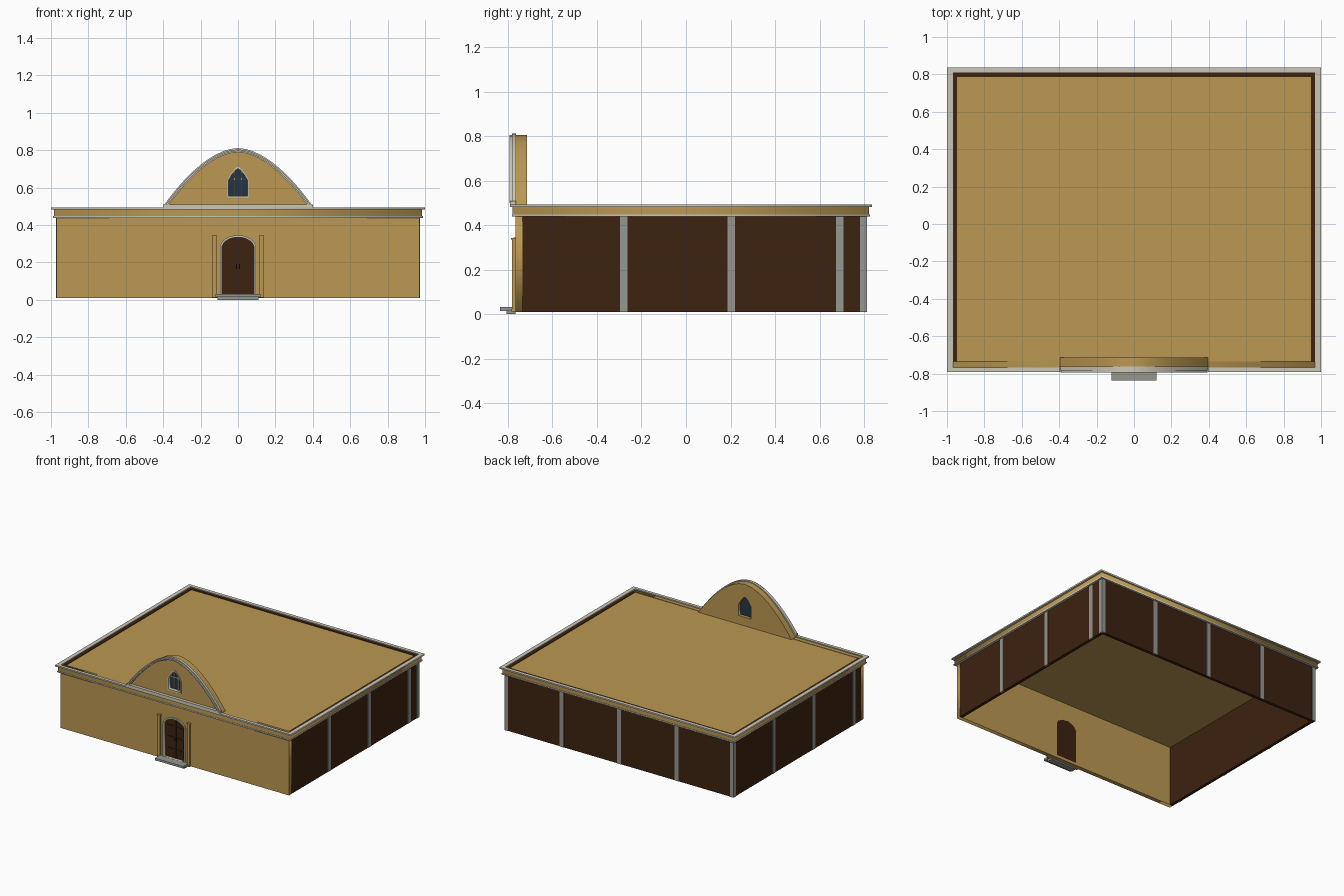
import bpy, bmesh, math
from mathutils import Matrix

if "Cube" in bpy.data.objects:
    bpy.data.objects.remove(bpy.data.objects["Cube"])


def material(name, rgb):
    m = bpy.data.materials.new(name)
    m.diffuse_color = (*rgb, 1)
    m.use_nodes = True
    m.node_tree.nodes["Principled BSDF"].inputs["Base Color"].default_value = m.diffuse_color
    return m


TAN = material("tan plaster", (0.50, 0.315, 0.085))
BROWN = material("dark brown wood", (0.047, 0.016, 0.005))
TRIM = material("light trim", (0.60, 0.58, 0.48))
GREY = material("grey stone", (0.31, 0.31, 0.285))
GLASS = material("dark blue glass", (0.018, 0.035, 0.055))
IRON = material("dark metal", (0.02, 0.02, 0.022))


def add(name, mesh, mat):
    ob = bpy.data.objects.new(name, mesh)
    bpy.context.collection.objects.link(ob)
    mesh.materials.clear()
    mesh.materials.append(mat)
    return ob


def box(name, x, y, z, mat):
    """Box from (min, max) ranges."""
    bm = bmesh.new()
    bmesh.ops.create_cube(bm, size=1)
    for v in bm.verts:
        v.co = [r[0] if c < 0 else r[1] for c, r in zip(v.co, (x, y, z))]
    me = bpy.data.meshes.new(name)
    bm.to_mesh(me)
    bm.free()
    return add(name, me, mat)


def plate(name, loops, lo, hi, mat, upright=True):
    """Extruded outline, inner loops become holes. Upright plates span y, flat ones span z."""
    cu = bpy.data.curves.new(name, 'CURVE')
    cu.dimensions = '2D'
    cu.fill_mode = 'BOTH'
    cu.extrude = (hi - lo) / 2
    for pts in loops:
        sp = cu.splines.new('POLY')
        sp.points.add(len(pts) - 1)
        for p, (a, b) in zip(sp.points, pts):
            p.co = (a, b, 0, 1)
        sp.use_cyclic_u = True
    tmp = bpy.data.objects.new(name + "_outline", cu)
    bpy.context.collection.objects.link(tmp)
    dg = bpy.context.evaluated_depsgraph_get()
    me = bpy.data.meshes.new_from_object(tmp.evaluated_get(dg))
    bpy.data.objects.remove(tmp)
    mid = (lo + hi) / 2
    if upright:
        me.transform(Matrix.Translation((0, mid, 0)) @ Matrix.Rotation(math.pi / 2, 4, 'X'))
    else:
        me.transform(Matrix.Translation((0, 0, mid)))
    return add(name, me, mat)


def rect(x0, x1, y0, y1):
    return [(x0, y0), (x1, y0), (x1, y1), (x0, y1)]


def arch(w, z0, spring, top, rise, n=24):
    """Arched outline: rise(t) gives the height share at t = x / w."""
    pts = [(-w, z0), (w, z0)] if z0 < spring else []
    for i in range(n + 1):
        t = math.cos(math.pi * i / n)
        pts.append((w * t, spring + (top - spring) * rise(abs(t))))
    return pts


def ellipse(t):
    return math.sqrt(max(0, 1 - t * t))


def bow(t):
    return 1 - t ** 1.8


def pointed(t):
    return 1 - t ** 1.5


# main walls: tan front with door opening, brown sides and back
FY = -0.767
plate("front_wall", [rect(-0.97, 0.97, 0.01, 0.485), arch(0.087, 0.03, 0.275, 0.335, ellipse)],
      FY, -0.735, TAN)
for s, n in ((-1, "left"), (1, "right")):
    box(n + "_wall", sorted((s * 0.947, s * 0.97)), (-0.735, 0.81), (0.01, 0.486), BROWN)
box("back_wall", (-0.947, 0.947), (0.787, 0.81), (0.01, 0.486), BROWN)
box("roof", (-0.947, 0.947), (-0.735, 0.787), (0.472, 0.482), TAN)

# grey posts on the sides, back and rear corners
for s, n in ((-1, "left"), (1, "right")):
    for y in (-0.28, 0.204, 0.69):
        yc = y if s > 0 else 0.04 - y
        box(n + "_post", sorted((s * 0.96, s * 0.973)), (yc - 0.017, yc + 0.017), (0.01, 0.445), GREY)
    box(n + "_corner_post", sorted((s * 0.943, s * 0.973)), (0.781, 0.813), (0.01, 0.445), GREY)
for x in (-0.487, 0, 0.487):
    box("back_post", (x - 0.017, x + 0.017), (0.80, 0.813), (0.01, 0.445), GREY)

# cornice rings
hole = rect(-0.969, 0.969, -0.766, 0.809)
plate("cornice_lower_trim", [rect(-0.988, 0.988, -0.782, 0.827), hole], 0.438, 0.447, TRIM, False)
plate("cornice_band", [rect(-0.983, 0.983, -0.779, 0.823), hole], 0.447, 0.482, TAN, False)
plate("cornice_cap", [rect(-1.0, 1.0, -0.79, 0.836), hole], 0.482, 0.493, TRIM, False)

# arched gable with window opening
window = arch(0.053, 0.552, 0.64, 0.705, pointed)
plate("gable", [arch(0.395, 0.485, 0.486, 0.805, bow), window], FY, -0.715, TAN)


def gable_trim(name, w, top, w2, top2, y0, y1):
    outer = arch(w, 0.5, 0.5, top, bow, 32)
    inner = arch(w2, 0.5, 0.5, top2, bow, 32)
    plate(name, [outer + inner[::-1]], y0, y1, TRIM)


gable_trim("gable_outer_trim", 0.40, 0.811, 0.375, 0.789, -0.782, FY + 0.004)
gable_trim("gable_inner_trim", 0.393, 0.804, 0.382, 0.795, -0.794, -0.782)
box("gable_sill", (-0.40, 0.40), (-0.79, FY + 0.004), (0.49, 0.508), TRIM)

# gable window
plate("window_glass", [window], -0.745, -0.738, GLASS)
plate("window_frame", [arch(0.057, 0.547, 0.64, 0.711, pointed), arch(0.05, 0.556, 0.64, 0.70, pointed)],
      -0.774, -0.74, TRIM)
for x in (-0.018, 0.018):
    box("window_bar", (x - 0.003, x + 0.003), (-0.754, -0.744), (0.552, 0.688), TRIM)
box("window_crossbar", (-0.052, 0.052), (-0.754, -0.744), (0.642, 0.648), TRIM)

# door with two panelled leaves
plate("door", [arch(0.087, 0.03, 0.275, 0.335, ellipse)], -0.754, -0.736, BROWN)
for s in (-1, 1):
    for z in ((0.045, 0.10), (0.115, 0.19), (0.205, 0.275)):
        box("door_panel", sorted((s * 0.014, s * 0.07)), (-0.759, -0.753), z, BROWN)
    box("door_handle", sorted((s * 0.005, s * 0.010)), (-0.765, -0.753), (0.165, 0.19), IRON)
box("door_centre_strip", (-0.004, 0.004), (-0.76, -0.753), (0.033, 0.33), BROWN)
plate("door_frame", [arch(0.097, 0.03, 0.275, 0.345, ellipse), arch(0.086, 0.0315, 0.275, 0.334, ellipse)],
      -0.776, -0.76, TRIM)

# pilasters beside the door
for s in (-1, 1):
    box("pilaster", sorted((s * 0.116, s * 0.135)), (-0.783, FY), (0.018, 0.335), TAN)
    box("pilaster_cap", sorted((s * 0.112, s * 0.139)), (-0.786, FY), (0.335, 0.343), TAN)
    box("pilaster_base", sorted((s * 0.112, s * 0.139)), (-0.786, FY), (0.012, 0.022), TAN)

# door steps
box("upper_step", (-0.12, 0.12), (-0.836, FY), (0.015, 0.031), GREY)
box("lower_step", (-0.11, 0.11), (-0.807, FY), (0.0, 0.015), GREY)
